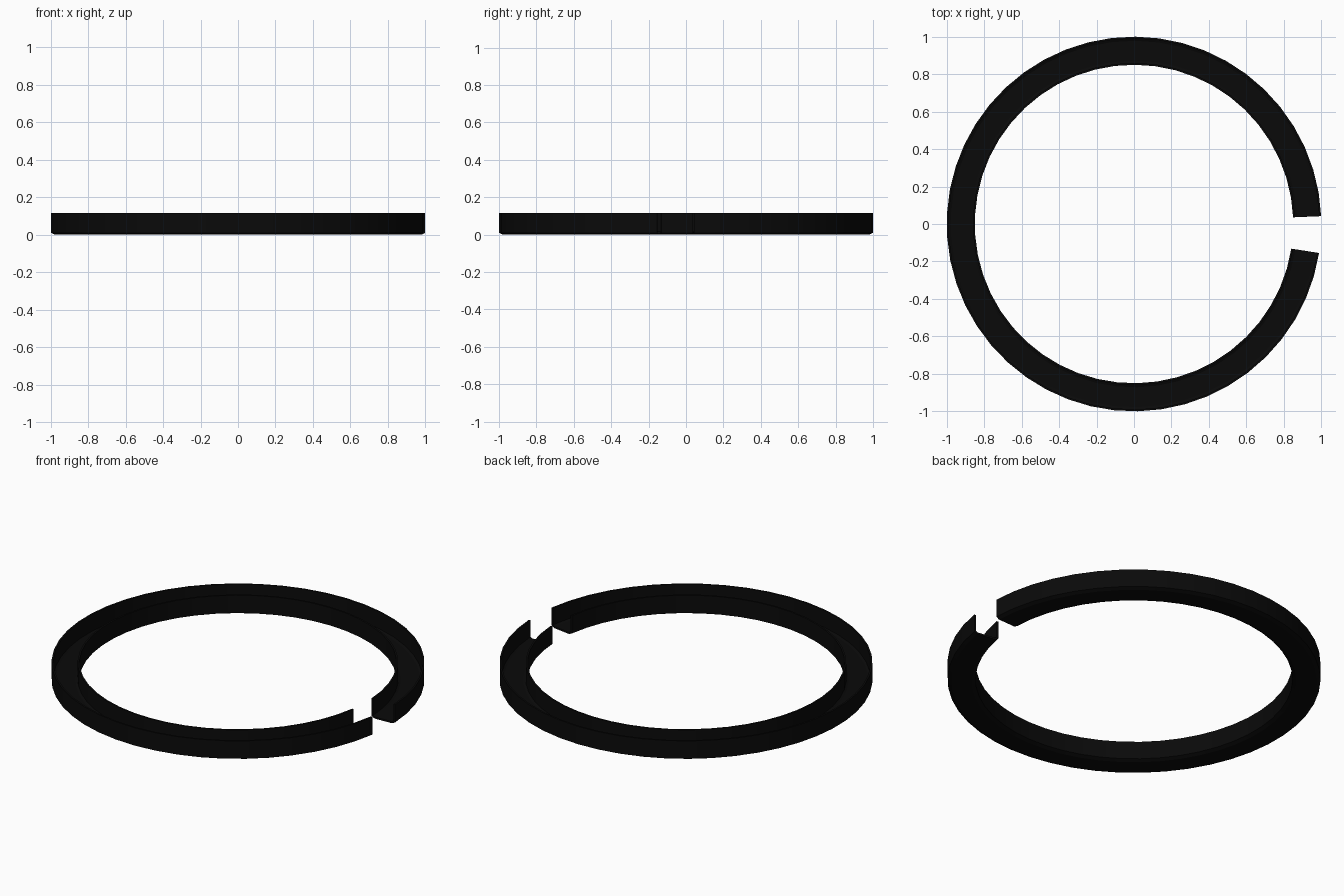
import bpy, bmesh, math

if "Cube" in bpy.data.objects:
    bpy.data.objects.remove(bpy.data.objects["Cube"])

# Cross-section of an open-topped channel (radius, height), closed loop
H, T = 0.115, 0.01
profile = [
    (1.0, H), (1.0, 0.01), (0.98, 0.0), (0.87, 0.0), (0.85, 0.01), (0.85, H),
    (0.85 + T, H), (0.85 + T, 0.016), (0.872, T), (0.978, T), (1.0 - T, 0.016), (1.0 - T, H),
]

# Sweep the section round, leaving a small gap on the right
START, END, SEGS = math.radians(2.4), math.radians(351.1), 48
bm = bmesh.new()
rings = []
for i in range(SEGS + 1):
    a = START + (END - START) * i / SEGS
    rings.append([bm.verts.new((r * math.cos(a), r * math.sin(a), z)) for r, z in profile])
n = len(profile)
for a, b in zip(rings, rings[1:]):
    for k in range(n):
        m = (k + 1) % n
        bm.faces.new((a[k], a[m], b[m], b[k]))

# End faces of the split
bm.faces.new(rings[0])
bm.faces.new(rings[-1][::-1])
bmesh.ops.recalc_face_normals(bm, faces=bm.faces[:])

mesh = bpy.data.meshes.new("split_channel_ring")
bm.to_mesh(mesh)
bm.free()
ring = bpy.data.objects.new("split_channel_ring", mesh)
bpy.context.collection.objects.link(ring)

# Black finish, smooth around the ring with sharp section edges
mat = bpy.data.materials.new("black")
mat.diffuse_color = (0.003, 0.003, 0.003, 1)
mat.use_nodes = True
mat.node_tree.nodes["Principled BSDF"].inputs["Base Color"].default_value = mat.diffuse_color
mesh.materials.append(mat)
bpy.context.view_layer.objects.active = ring
ring.select_set(True)
bpy.ops.object.shade_smooth_by_angle(angle=math.radians(20))
